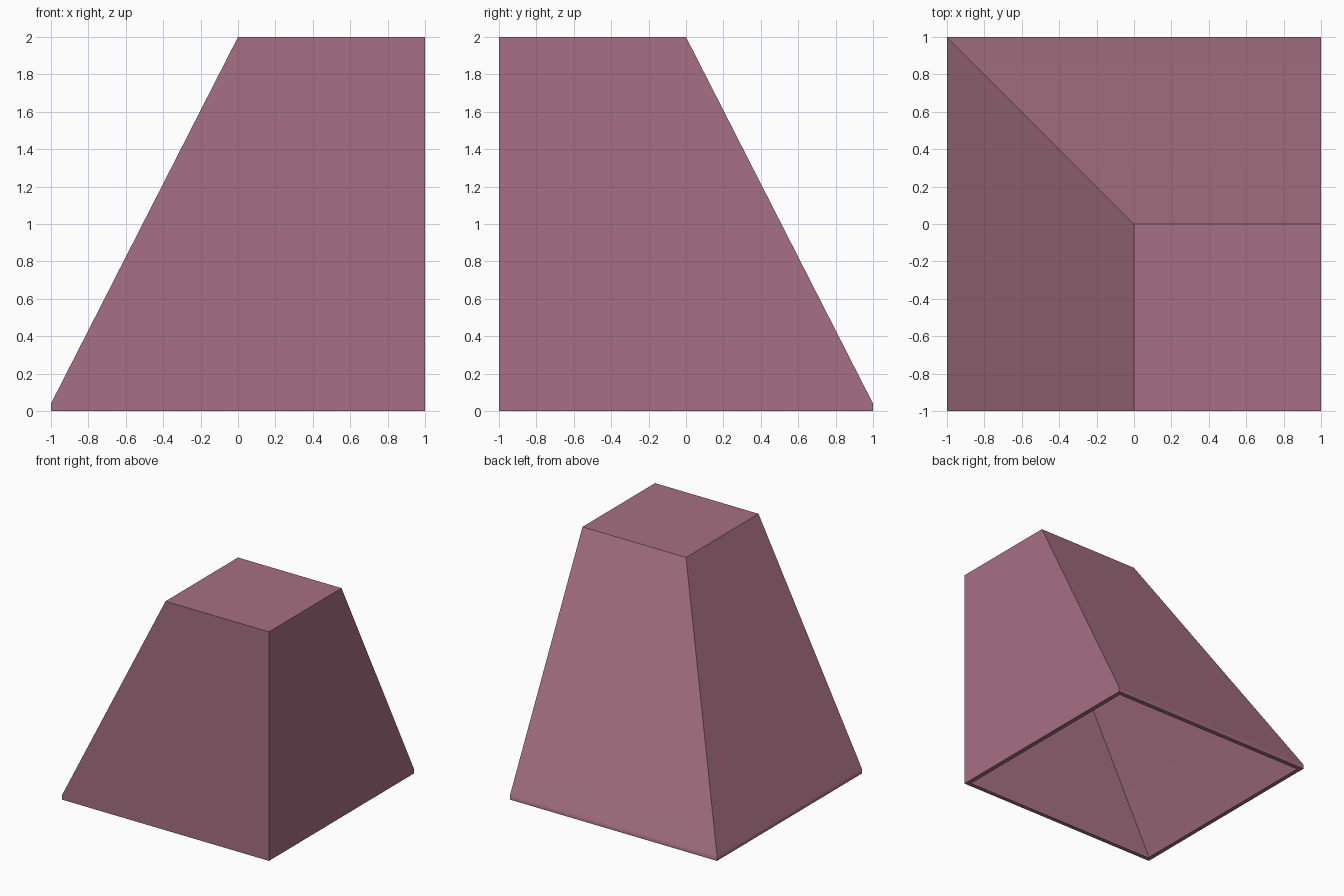
import bpy
import bmesh
import math

cube = bpy.data.objects.get("Cube")
if cube:
    bpy.data.objects.remove(cube, do_unlink=True)

# One flat colour
mauve = bpy.data.materials.new("dusty mauve")
mauve.use_nodes = True
colour = (0.381, 0.162, 0.227, 1.0)
mauve.diffuse_color = colour
shader = next(n for n in mauve.node_tree.nodes if n.type == 'BSDF_PRINCIPLED')
shader.inputs["Base Color"].default_value = colour

EDGE = 0.04   # rim width and lip height


def square_ring(bm, low, high, z):
    """Square ring from x = low to high; y mirrors x so the back slopes like the left."""
    corners = ((low, -high), (high, -high), (high, -low), (low, -low))
    return [bm.verts.new((x, y, z)) for x, y in corners]


# Open corner slope: flat top, skin down to the lip, narrow rim turned in underneath
bm = bmesh.new()
rings = [
    square_ring(bm, 0, 1, 2),
    square_ring(bm, -1, 1, EDGE),
    square_ring(bm, -1, 1, 0),
    square_ring(bm, -1 + EDGE, 1 - EDGE, 0),
]
bm.faces.new(rings[0])
for a, b in zip(rings, rings[1:]):
    for i in range(4):
        j = (i + 1) % 4
        bm.faces.new((a[i], b[i], b[j], a[j]))

mesh = bpy.data.meshes.new("corner_slope_shell")
bm.to_mesh(mesh)
bm.free()
mesh.materials.append(mauve)
shell = bpy.data.objects.new("corner_slope_shell", mesh)
bpy.context.collection.objects.link(shell)

# Sharp main edges, soft turn between slope and lip
bpy.ops.object.select_all(action='DESELECT')
shell.select_set(True)
bpy.context.view_layer.objects.active = shell
bpy.ops.object.shade_smooth_by_angle(angle=math.radians(30))
weighted = shell.modifiers.new("flat_slopes", 'WEIGHTED_NORMAL')
weighted.keep_sharp = True
